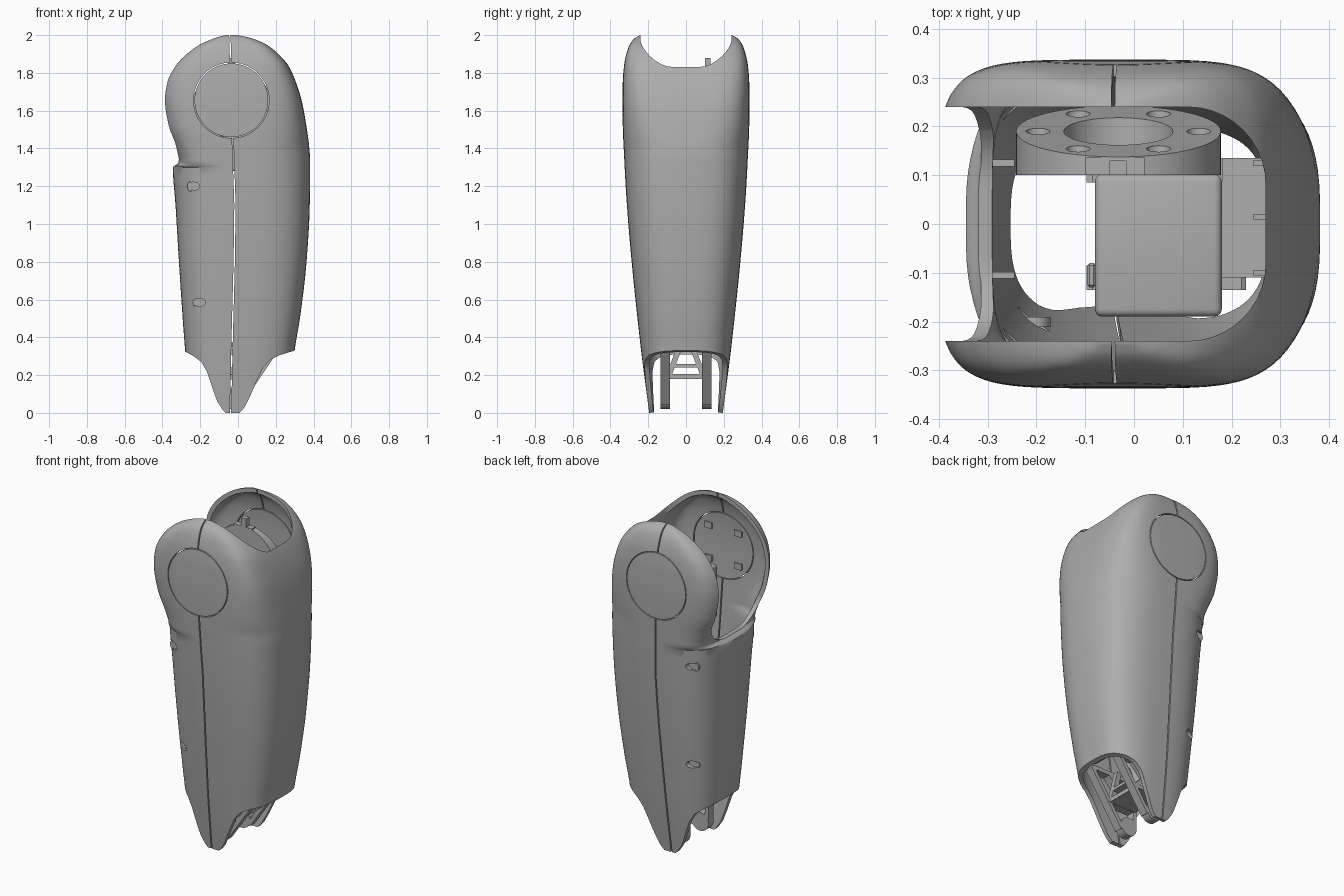
import bpy, bmesh, math
from mathutils import Matrix, Vector

if "Cube" in bpy.data.objects:
    bpy.data.objects.remove(bpy.data.objects["Cube"])

grey = bpy.data.materials.new("neutral_grey")
grey.use_nodes = True
COLOR = (0.42, 0.42, 0.42, 1)
grey.diffuse_color = COLOR
grey.node_tree.nodes["Principled BSDF"].inputs["Base Color"].default_value = COLOR


def make(name, bm, helper=False):
    bmesh.ops.recalc_face_normals(bm, faces=bm.faces)
    me = bpy.data.meshes.new(name)
    bm.to_mesh(me)
    bm.free()
    me.materials.append(grey)
    ob = bpy.data.objects.new(name, me)
    bpy.context.scene.collection.objects.link(ob)
    ob.hide_render = helper
    return ob


def add_box(bm, x, y, z, bevel=0.0, seg=3):
    mid = Vector([(a + b) / 2 for a, b in (x, y, z)])
    size = Matrix.Diagonal((x[1] - x[0], y[1] - y[0], z[1] - z[0], 1))
    verts = bmesh.ops.create_cube(bm, size=1, matrix=Matrix.Translation(mid) @ size)["verts"]
    if bevel:
        edges = list({e for v in verts for e in v.link_edges})
        bmesh.ops.bevel(bm, geom=edges, offset=bevel, segments=seg, profile=0.5, affect='EDGES')


def add_cyl(bm, x, z, r, y, seg=48, squash=1.0):
    mat = (Matrix.Translation((x, sum(y) / 2, z)) @ Matrix.Diagonal((1, 1, squash, 1))
           @ Matrix.Rotation(math.pi / 2, 4, 'X'))
    bmesh.ops.create_cone(bm, cap_ends=True, segments=seg, radius1=r, radius2=r,
                          depth=y[1] - y[0], matrix=mat)


def extrude(bm, pts, vec):
    face = bm.faces.new([bm.verts.new(p) for p in pts])
    ext = bmesh.ops.extrude_face_region(bm, geom=[face])["geom"]
    bmesh.ops.translate(bm, vec=vec, verts=[v for v in ext if isinstance(v, bmesh.types.BMVert)])


def add_prism(bm, pts, y):
    extrude(bm, [(px, y[0], pz) for px, pz in pts], (0, y[1] - y[0], 0))


def boolean(ob, cutter, op='DIFFERENCE'):
    m = ob.modifiers.new("cut", 'BOOLEAN')
    m.object, m.operation, m.solver = cutter, op, 'EXACT'


def bake(ob, angle=35):
    """Apply the modifiers and set smooth shading with sharp edges."""
    dg = bpy.context.evaluated_depsgraph_get()
    me = bpy.data.meshes.new_from_object(ob.evaluated_get(dg))
    ob.modifiers.clear()
    ob.data = me
    bpy.ops.object.select_all(action='DESELECT')
    ob.select_set(True)
    bpy.context.view_layer.objects.active = ob
    bpy.ops.object.shade_smooth_by_angle(angle=math.radians(angle))


# Hull outline: height, left x, right x, half depth
KEYS = [(0, -.25, .27, .195), (.33, -.28, .30, .238), (.5, -.293, .328, .257),
        (.8, -.313, .363, .288), (1.1, -.331, .38, .313), (1.3, -.345, .382, .325),
        (1.325, -.315, .382, .326), (1.4, -.34, .378, .33), (1.52, -.386, .362, .335),
        (1.65, -.402, .338, .337), (1.75, -.386, .307, .335), (1.84, -.338, .266, .328),
        (1.9, -.28, .218, .316), (1.95, -.21, .16, .298), (1.985, -.13, .08, .27),
        (2, -.08, .01, .243)]


def outline(z, col):
    """Monotone cubic interpolation of one outline column."""
    i = max(k for k in range(len(KEYS) - 1) if KEYS[k][0] <= z + 1e-9)

    def slope(k):
        return (KEYS[k + 1][col] - KEYS[k][col]) / (KEYS[k + 1][0] - KEYS[k][0])

    def tangent(k):
        if k == 0 or k == len(KEYS) - 1:
            return slope(min(k, len(KEYS) - 2))
        a, b = slope(k - 1), slope(k)
        return 2 * a * b / (a + b) if a * b > 0 else 0

    h = KEYS[i + 1][0] - KEYS[i][0]
    t = (z - KEYS[i][0]) / h
    return ((1 + 2 * t) * (1 - t) ** 2 * KEYS[i][col] + t * (1 - t) ** 2 * h * tangent(i)
            + t * t * (3 - 2 * t) * KEYS[i + 1][col] + t * t * (t - 1) * h * tangent(i + 1))


def clamp(t):
    return min(1, max(0, t))


def hull(name):
    bm = bmesh.new()
    levels = [a[0] + (b[0] - a[0]) * s / 4 for a, b in zip(KEYS, KEYS[1:]) for s in range(4)] + [2]
    rings, n = [], 80
    for z in levels:
        xl, xr, yh = (outline(z, c) for c in (1, 2, 3))
        top = clamp((z - 1.4) / .6)
        lobe = clamp((z - 1.3) / .025)
        mid = -.035 * clamp((z - 1.4) / .5)
        ring = []
        for k in range(n):
            a = 2 * math.pi * (k + .5) / n
            c, s = math.cos(a), math.sin(a)
            p = 3 + 3 * top if c > 0 else 2.9 + 1.3 * lobe + 2 * top
            reach = xr - mid if c > 0 else mid - xl
            ring.append(bm.verts.new((mid + math.copysign(abs(c) ** (2 / p), c) * reach,
                                      math.copysign(abs(s) ** (2 / p), s) * yh, z)))
        rings.append(ring)
    for lo, hi in zip(rings, rings[1:]):
        for k in range(n):
            bm.faces.new((lo[k], lo[(k + 1) % n], hi[(k + 1) % n], hi[k]))
    bm.faces.new(rings[-1])
    ob = make(name, bm)
    m = ob.modifiers.new("wall", 'SOLIDIFY')
    m.thickness, m.offset = 0.025, -1
    return ob


# Cutters for the shell
cutters = []
bm = bmesh.new()
add_box(bm, (-1, .27), (-.24, .24), (1.32, 3), .16, 10)
cutters.append(make("opening_cutter", bm, True))

bm = bmesh.new()
add_prism(bm, [(-.6, .325), (-.28, .325), (-.235, .3), (-.195, .27), (-.165, .22), (-.135, .13),
               (-.11, .06), (-.08, .015), (-.055, -.01), (-.055, -.2), (-.6, -.2)], (-1, 1))
add_prism(bm, [(.6, .34), (.3, .33), (.22, .305), (.17, .28), (.13, .235), (.1, .17),
               (.065, .09), (.035, .03), (.0, -.01), (.0, -.2), (.6, -.2)], (-1, 1))
cutters.append(make("tongue_cutter", bm, True))

# Parting line, gently bowed
SEAM = [(-.045, 2.2), (-.043, 2), (-.028, 1.45), (-.016, 1.1), (-.02, .8), (-.032, .35), (-.042, -.1)]
bm = bmesh.new()
add_prism(bm, [(x - .0035, z) for x, z in SEAM] + [(x + .0035, z) for x, z in reversed(SEAM)], (-1, 1))
cutters.append(make("seam_cutter", bm, True))

bm = bmesh.new()
add_cyl(bm, -.035, 1.655, .2, (-1, 1), 72)
cutters.append(make("cap_hole_cutter", bm, True))

SLOTS = ((-.235, 1.2), (-.205, .585))
bm = bmesh.new()
for sx, sz in SLOTS:
    add_cyl(bm, sx, sz, .033, (-1, 1), 24, .65)
cutters.append(make("slot_cutter", bm, True))

# Outer shell
shell = hull("shell")
for c in cutters:
    boolean(shell, c)
bake(shell)

# Round joint caps on front and back
bm = bmesh.new()
add_cyl(bm, -.035, 1.655, .195, (-1, 1), 72)
cap_tool = make("cap_tool", bm, True)
caps = hull("joint_caps")
boolean(caps, cap_tool, 'INTERSECT')
bake(caps)
for c in cutters + [cap_tool]:
    bpy.data.objects.remove(c)

# Clips on the inner side of the front cap, screws in the slots
bm = bmesh.new()
for k in range(4):
    a = math.pi / 4 + k * math.pi / 2
    cx, cz = -.035 + .14 * math.cos(a), 1.655 + .14 * math.sin(a)
    add_box(bm, (cx - .025, cx + .025), (-.315, -.3), (cz - .018, cz + .018))
bake(make("cap_clips", bm))
bm = bmesh.new()
for side in (-1, 1):
    for sx, sz in SLOTS:
        y = side * (outline(sz, 3) - .065)
        add_cyl(bm, sx, sz, .034, (y - .01, y + .01), 24)
bake(make("slot_screws", bm))

# Motor flange: slanted disc with a bore and bolt holes
bm = bmesh.new()
add_cyl(bm, -.032, 1.62, .21, (.1, .245), 64)
bmesh.ops.bisect_plane(bm, geom=bm.verts[:] + bm.edges[:] + bm.faces[:], clear_outer=True,
                       plane_co=(0, .19, 1.62), plane_no=(0, .42, .105))
bmesh.ops.holes_fill(bm, edges=[e for e in bm.edges if e.is_boundary])
flange = make("motor_flange", bm)
bm = bmesh.new()
add_cyl(bm, -.032, 1.62, .112, (.13, .4), 40)
for k in range(6):
    a = math.pi / 3 * k
    add_cyl(bm, -.032 + .165 * math.cos(a), 1.62 + .165 * math.sin(a), .025, (.125, .4), 16)
tool = make("flange_cutter", bm, True)
boolean(flange, tool)
bake(flange)
bpy.data.objects.remove(tool)

# Motor body, connector and locating peg
bm = bmesh.new()
add_box(bm, (-.08, .18), (-.19, .102), (1.28, 1.6), .015)
add_box(bm, (-.096, -.078), (-.13, -.08), (1.42, 1.55), .005, 1)
add_box(bm, (-.1, .022), (.1, .136), (1.76, 1.83))
add_box(bm, (-.05, -.015), (.1, .13), (1.82, 1.88))
bake(make("motor_body", bm))

# Inner stiffening ribs and shelf
bm = bmesh.new()
for y in (-.105, .125):
    add_box(bm, (-.295, -.245), (y - .007, y + .007), (.85, 1.27))
add_box(bm, (.18, .275), (-.11, .135), (.4, .42))
for y in (-.1, .015, .125):
    add_box(bm, (.245, .275), (y - .006, y + .006), (.42, 1.4))
bake(make("inner_ribs", bm))

# Bottom fork: two truss side plates with pin lugs
bm = bmesh.new()
fork_lines = [((-.085, .36), (-.075, .06)), ((.22, .36), (.01, .05)), ((-.085, .36), (.22, .36)),
              ((-.07, .19), (.1, .36)), ((.1, .19), (-.07, .36)), ((-.07, .19), (.1, .19))]
for y in ((.085, .135), (-.135, -.085)):
    for (x0, z0), (x1, z1) in fork_lines:
        d = Vector((z1 - z0, x0 - x1)).normalized() * .012
        add_prism(bm, [(x0 + d.x, z0 + d.y), (x1 + d.x, z1 + d.y),
                       (x1 - d.x, z1 - d.y), (x0 - d.x, z0 - d.y)], y)
    add_cyl(bm, -.035, .075, .055, y, 32)
bake(make("bottom_fork", bm))

# Cross bars and slanted braces between the fork plates
bm = bmesh.new()
add_box(bm, (-.08, .1), (-.09, .09), (.18, .205))
add_box(bm, (.06, .1), (-.07, .07), (.24, .258))
for side in (-1, 1):
    extrude(bm, [(.07, side * y, z) for y, z in ((.105, .2), (.075, .2), (.02, .345), (.05, .345))],
            (.03, 0, 0))
bake(make("fork_braces", bm))
